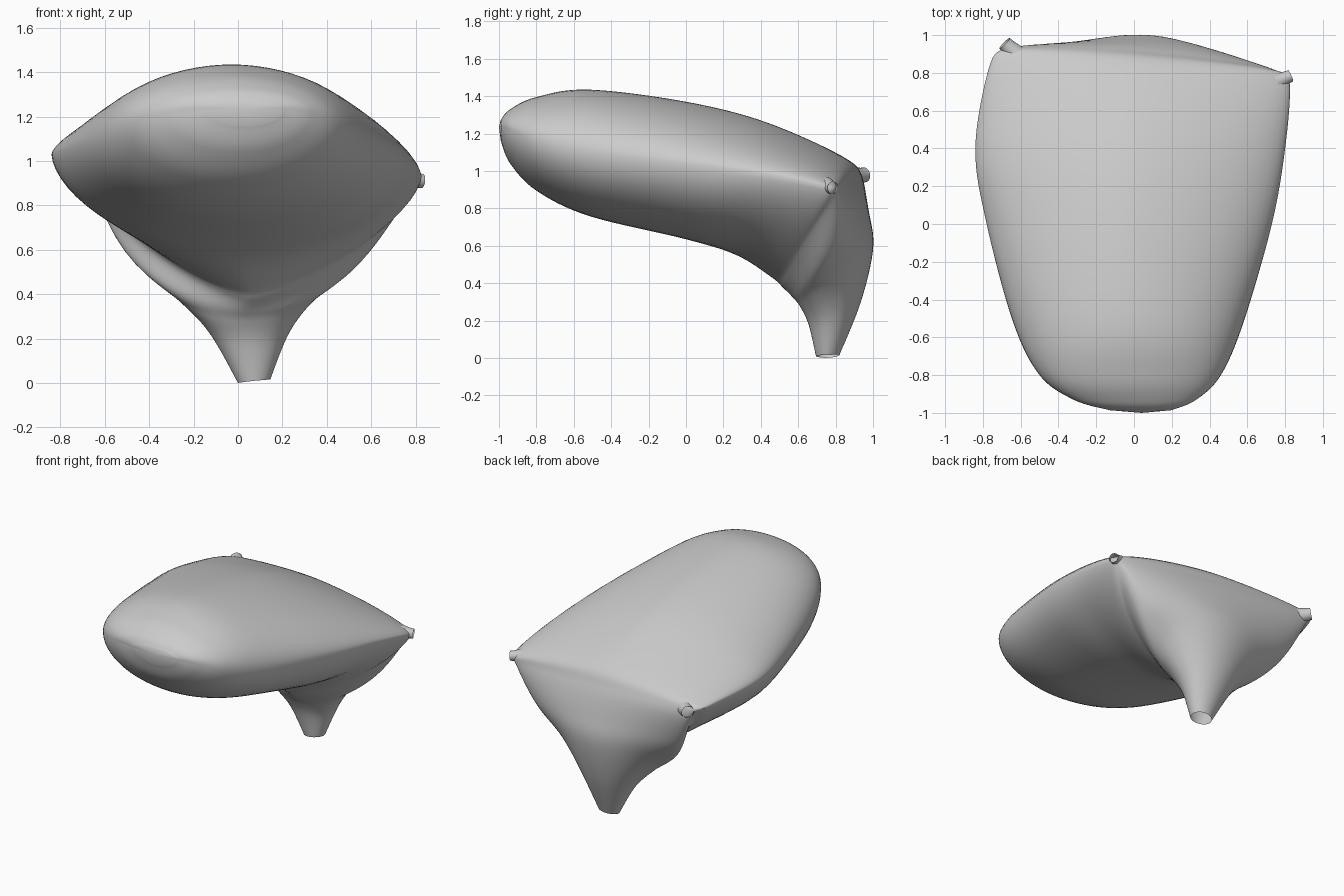
import bpy, math
from mathutils import Vector

if "Cube" in bpy.data.objects:
    bpy.data.objects.remove(bpy.data.objects["Cube"])

# Each station: bottom (y, z), top (y, z), left (x, y, z), right (x, y, z)
STATIONS = [
    ((-.99, 1.16), (-.99, 1.275), (-.13, -.985, 1.235), (.2, -.985, 1.235)),
    ((-.94, 1.04), (-.94, 1.33), (-.32, -.93, 1.215), (.33, -.93, 1.215)),
    ((-.8, .895), (-.8, 1.395), (-.5, -.8, 1.17), (.46, -.8, 1.165)),
    ((-.52, .76), (-.52, 1.435), (-.64, -.52, 1.1), (.58, -.52, 1.1)),
    ((0, .635), (0, 1.37), (-.78, 0, 1.05), (.73, 0, 1.04)),
    ((.27, .55), (.43, 1.26), (-.84, .4, 1.03), (.8, .4, .99)),
    ((.46, .43), (.82, 1.08), (-.77, .82, 1.0), (.825, .74, .92)),
    ((.52, .375), (.92, .95), (-.69, .92, .95), (.77, .8, .86)),
    ((.57, .325), (.98, .76), (-.54, .86, .66), (.6, .81, .63)),
    ((.61, .275), (1.0, .58), (-.31, .82, .45), (.385, .81, .45)),
    ((.655, .18), (.935, .3), (-.14, .795, .25), (.24, .795, .25)),
    ((.695, .01), (.82, .015), (0, .757, 0), (.145, .757, .015)),
]
SIDES, STEPS = 64, 8


def make_object(name, verts, faces):
    me = bpy.data.meshes.new(name)
    me.from_pydata(verts, [], faces)
    ob = bpy.data.objects.new(name, me)
    bpy.context.collection.objects.link(ob)
    bpy.ops.object.select_all(action='DESELECT')
    ob.select_set(True)
    bpy.context.view_layer.objects.active = ob
    bpy.ops.object.shade_smooth_by_angle(angle=math.radians(50))
    return ob


def spline(pts, steps):
    """Catmull-Rom through a list of flat number tuples."""
    out, n = [], len(pts)
    for i in range(n - 1):
        a, b, c, d = (pts[max(0, min(n - 1, i + k))] for k in (-1, 0, 1, 2))
        for s in range(steps):
            t = s / steps
            out.append([.5 * (2 * q + (r - p) * t + (2 * p - 5 * q + 4 * r - w) * t * t
                              + (3 * q - p - 3 * r + w) * t ** 3)
                        for p, q, r, w in zip(a, b, c, d)])
    return out + [list(pts[-1])]


def bridge(rings, n):
    return [(r * n + i, r * n + (i + 1) % n, (r + 1) * n + (i + 1) % n, (r + 1) * n + i)
            for r in range(rings - 1) for i in range(n)]


def bump(u, centre, width):
    """Smooth hill, 1 at the centre and 0 beyond the width."""
    return .5 + .5 * math.cos(math.pi * min(1, abs(u - centre) / width))


# Hollow sac sweeping back and bending down into the neck
rows = spline([b + t + l + r for b, t, l, r in STATIONS], STEPS)
verts = []
for k, v in enumerate(rows):
    u = k / STEPS
    pinch_low, pinch_top = 1 + .45 * bump(u, 6.7, 3), 1 + .25 * bump(u, 5, 3)
    left, right = Vector(v[4:7]), Vector(v[7:10])
    mid = (left + right) / 2
    bottom, top = Vector((mid.x, v[0], v[1])), Vector((mid.x, v[2], v[3]))
    for i in range(SIDES):
        a = 2 * math.pi * i / SIDES
        c, s = math.cos(a), math.sin(a)
        side, cap = (right if c > 0 else left), (top if s > 0 else bottom)
        e = pinch_top if s > 0 else pinch_low
        verts.append(mid + (side - mid) * abs(c) ** e + (cap - mid) * abs(s) ** e)
faces = bridge(len(rows), SIDES)
verts.append(Vector((.04, -1.0, 1.235)))
faces += [(len(verts) - 1, (i + 1) % SIDES, i) for i in range(SIDES)]
make_object("sac", verts, faces)


# Small open flared tubes at the two back corners
def tube(name, tip, direction, radius, n=24, rings=8):
    q = Vector(direction).normalized().to_track_quat('Z', 'Y')
    pts = []
    for k in range(rings):
        t = 1 - k / (rings - 1)
        r = radius * (1 + .5 * t ** 1.5)
        for i in range(n):
            a = 2 * math.pi * i / n
            pts.append(Vector(tip) + q @ Vector((r * math.cos(a), r * math.sin(a), -2.6 * radius * t)))
    make_object(name, pts, bridge(rings, n))


tube("left_tube", (-.685, .957, .98), (-.7, .7, .15), .039)
tube("right_tube", (.83, .785, .91), (.9, .4, -.1), .032)
